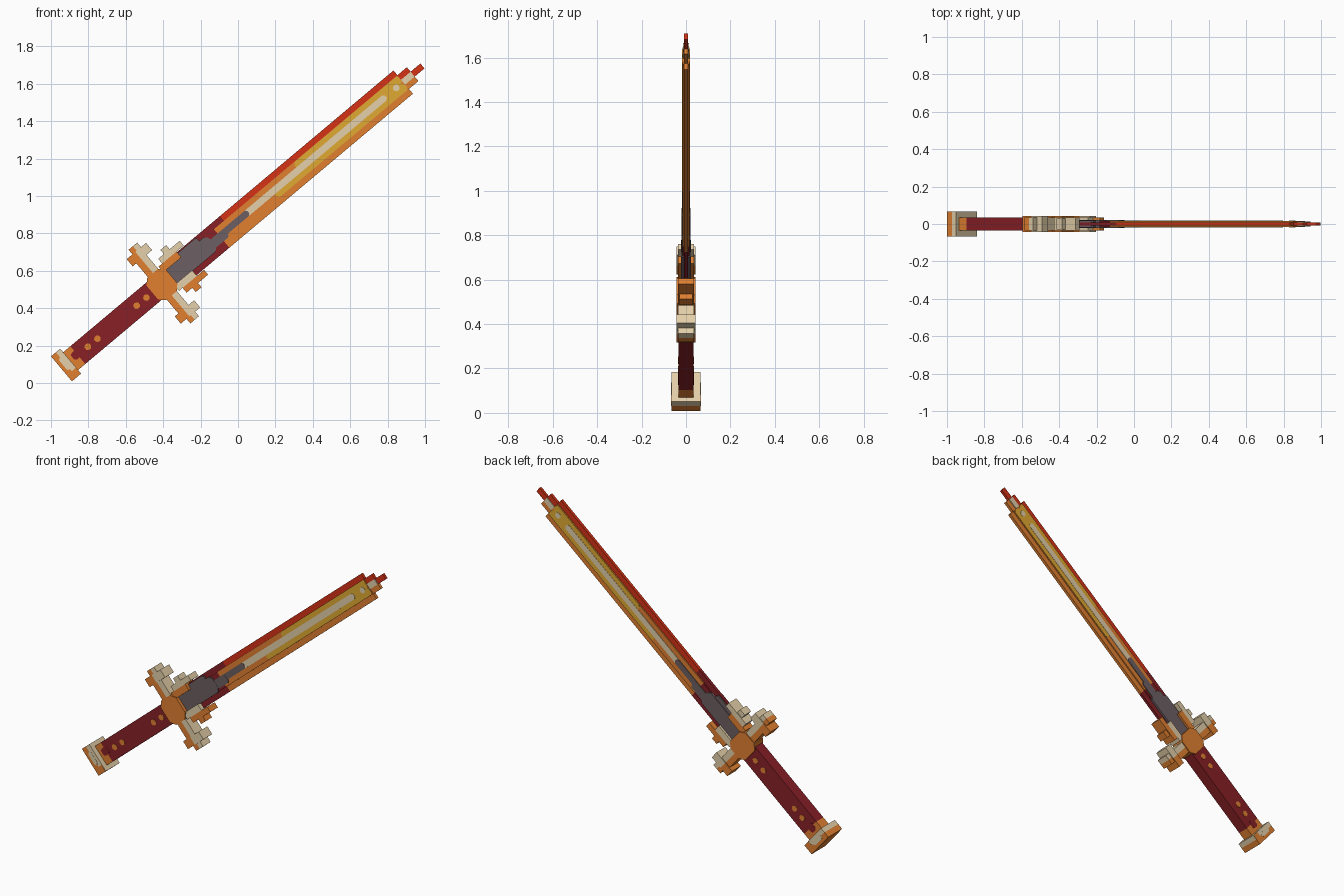
import bpy
import bmesh
from math import radians

cube = bpy.data.objects.get("Cube")
if cube:
    bpy.data.objects.remove(cube, do_unlink=True)

COLOURS = {
    "orange": (0.75, 0.216, 0.03),
    "cream": (0.78, 0.63, 0.40),
    "red": (0.66, 0.032, 0.008),
    "maroon": (0.242, 0.0144, 0.019),
    "grey": (0.15, 0.114, 0.122),
    "yellow": (0.75, 0.40, 0.032),
}
MATS = {}
for label, rgb in COLOURS.items():
    m = bpy.data.materials.new(label)
    m.use_nodes = True
    m.diffuse_color = (*rgb, 1)
    m.node_tree.nodes["Principled BSDF"].inputs["Base Color"].default_value = (*rgb, 1)
    MATS[label] = m

TILT = radians(-40)
ORIGIN = (-0.4275, 0, 0.5094)   # middle of the guard


def slab(name, colour, u, w, depth, cut=0.0):
    """Prism over u (along the sword) and w (across it), depth each way in y."""
    (a, b), (c, d) = u, sorted(w)
    if cut:
        pts = [(a + cut, c), (b - cut, c), (b, c + cut), (b, d - cut),
               (b - cut, d), (a + cut, d), (a, d - cut), (a, c + cut)]
    else:
        pts = [(a, c), (b, c), (b, d), (a, d)]
    bm = bmesh.new()
    face = bm.faces.new([bm.verts.new((x, -depth, z)) for x, z in pts])
    ext = bmesh.ops.extrude_face_region(bm, geom=[face])
    verts = [e for e in ext["geom"] if isinstance(e, bmesh.types.BMVert)]
    bmesh.ops.translate(bm, verts=verts, vec=(0, 2 * depth, 0))
    bmesh.ops.recalc_face_normals(bm, faces=bm.faces)
    mesh = bpy.data.meshes.new(name)
    bm.to_mesh(mesh)
    bm.free()
    mesh.materials.append(MATS[colour])
    ob = bpy.data.objects.new(name, mesh)
    ob.location = ORIGIN
    ob.rotation_euler = (0, TILT, 0)
    bpy.context.collection.objects.link(ob)
    return ob


# Pommel
slab("pommel_base", "orange", (-0.674, -0.64), (-0.087, 0.087), 0.066)
slab("pommel_top", "cream", (-0.64, -0.61), (-0.087, 0.087), 0.066)
slab("pommel_corner", "orange", (-0.641, -0.612), (-0.086, -0.045), 0.067)
slab("pommel_inlay", "cream", (-0.655, -0.63), (-0.03, 0.05), 0.067, 0.008)

# Grip with studs
slab("grip_collar", "orange", (-0.61, -0.56), (-0.062, 0.062), 0.034)
slab("grip", "maroon", (-0.56, -0.02), (-0.062, 0.062), 0.034)
slab("grip_notch", "maroon", (-0.59, -0.54), (-0.015, 0.03), 0.035, 0.01)
for u in (-0.49, -0.423, -0.149, -0.081):
    slab("grip_stud", "orange", (u - 0.017, u + 0.017), (-0.017, 0.017), 0.036, 0.01)

# Guard
slab("guard_core", "orange", (-0.04, 0.095), (-0.078, 0.078), 0.042, 0.03)
for s, side in ((1, "upper"), (-1, "lower")):
    def part(name, colour, u, w0, w1, depth, cut=0.0):
        slab(side + "_" + name, colour, u, (s * w0, s * w1), depth, cut)

    part("arm_base", "orange", (-0.005, 0.03), 0.06, 0.175, 0.036)
    part("arm_top", "cream", (0.03, 0.066), 0.06, 0.175, 0.036)
    part("arm_end_base", "orange", (-0.03, 0.03), 0.175, 0.225, 0.042)
    part("arm_end_top", "cream", (0.03, 0.105), 0.175, 0.225, 0.042)
    part("arm_tip_base", "orange", (0.01, 0.04), 0.225, 0.257, 0.036)
    part("arm_tip_top", "cream", (0.04, 0.07), 0.225, 0.257, 0.036)

    # Small prongs hugging the blade base
    outer, inner = ("cream", "orange") if s > 0 else ("orange", "cream")
    part("prong_root", inner, (0.075, 0.2), 0.045, 0.085, 0.036)
    part("prong", outer, (0.1, 0.25), 0.085, 0.118, 0.036)
    part("prong_spur", outer, (0.14, 0.18), 0.118, 0.147, 0.03)

    # Blade edges and stepped point
    edge = "red" if s > 0 else "orange"
    start = 0.5 if s > 0 else 0.43
    part("edge_root", "maroon", (0.2, start), 0.048, 0.081, 0.009)
    part("edge", edge, (start, 1.711), 0.048, 0.081, 0.009)
    part("point_step", edge, (1.7, 1.777), 0.017, 0.048, 0.009)

# Blade core
slab("blade_root", "maroon", (0.08, 0.43), (-0.048, 0.048), 0.016)
slab("blade_core", "orange", (0.43, 1.71), (-0.048, 0.048), 0.016)
slab("point_middle", "cream", (1.71, 1.777), (-0.017, 0.017), 0.014)
slab("point_tip", "red", (1.777, 1.845), (-0.017, 0.017), 0.008)

# Blade inlays
slab("yellow_inlay_lower", "yellow", (0.8, 1.709), (-0.047, 0), 0.017, 0.012)
slab("yellow_inlay_upper", "yellow", (0.98, 1.709), (0, 0.047), 0.017, 0.012)
slab("cream_stripe", "cream", (0.6, 1.59), (-0.018, 0.018), 0.0185, 0.01)
slab("cream_dot", "cream", (1.645, 1.68), (-0.017, 0.017), 0.0185, 0.01)

# Grey ornament at the blade base
slab("ornament", "grey", (0.08, 0.38), (-0.05, 0.05), 0.022, 0.02)
slab("ornament_shoulder", "grey", (0.19, 0.33), (0.04, 0.075), 0.018, 0.01)
slab("ornament_neck", "grey", (0.36, 0.47), (-0.035, 0.018), 0.021, 0.01)
slab("ornament_spike", "grey", (0.45, 0.63), (-0.018, 0.018), 0.02, 0.01)
